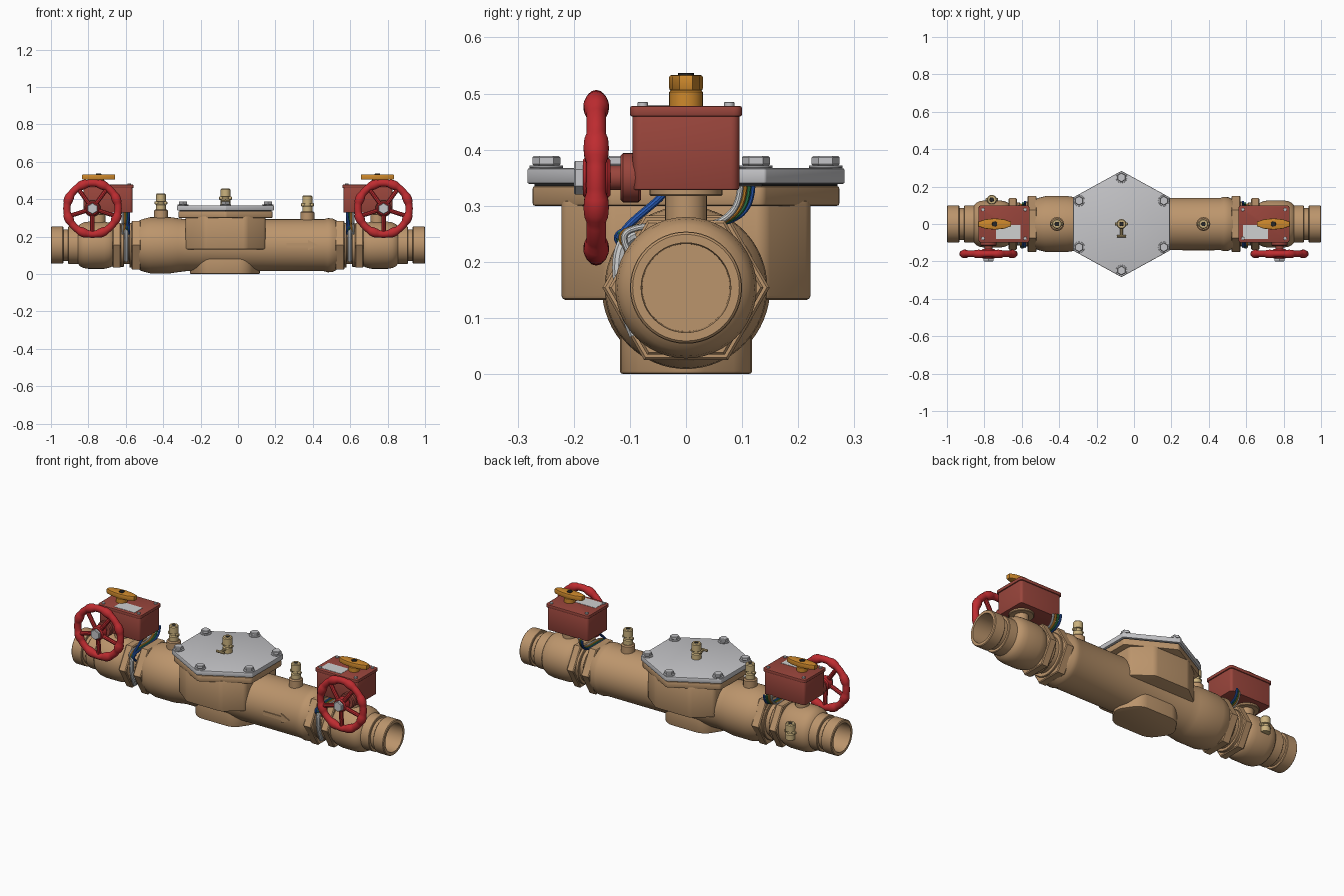
import bpy, bmesh, math
from mathutils import Vector, Matrix

if "Cube" in bpy.data.objects:
    bpy.data.objects.remove(bpy.data.objects["Cube"], do_unlink=True)


def material(name, *rgb):
    m = bpy.data.materials.new(name)
    m.use_nodes = True
    m.diffuse_color = (*rgb, 1)
    m.node_tree.nodes["Principled BSDF"].inputs["Base Color"].default_value = (*rgb, 1)
    return m


BRONZE = material("bronze", .50, .30, .15)
BRASS = material("pale brass", .60, .45, .21)
RED = material("wheel red", .52, .025, .03)
MAROON = material("box red", .32, .06, .045)
SILVER = material("silver", .56, .56, .58)
ORANGE = material("orange", .62, .25, .025)
BLUE = material("blue wire", .02, .1, .45)
GREEN = material("green wire", .03, .22, .08)
WHITE = material("pale grey", .62, .63, .63)
BLACK = material("black", .02, .02, .02)
Z = Vector((0, 0, 1))
parts = []
AXIS = .154


def finish(bm, name, mat, loc=(0, 0, 0), rot=None):
    bmesh.ops.recalc_face_normals(bm, faces=bm.faces)
    mesh = bpy.data.meshes.new(name)
    if rot:
        bm.transform(rot)
    bm.to_mesh(mesh)
    bm.free()
    mesh.materials.append(mat)
    ob = bpy.data.objects.new(name, mesh)
    ob.location = loc
    bpy.context.collection.objects.link(ob)
    parts.append(ob)
    return ob


def lathe(name, pts, mat, loc=(0, 0, 0), axis=(0, 0, 1), n=48):
    """Spin (height, radius) points about an axis; few sides give hexagons."""
    bm = bmesh.new()
    vs = [bm.verts.new((0, r, h)) for h, r in pts]
    es = [bm.edges.new(p) for p in zip(vs, vs[1:])]
    bmesh.ops.spin(bm, geom=vs + es, cent=(0, 0, 0), axis=Z, angle=math.tau, steps=n)
    bmesh.ops.remove_doubles(bm, verts=bm.verts, dist=.0002)
    rot = Z.rotation_difference(Vector(axis)).to_matrix().to_4x4()
    return finish(bm, name, mat, loc, rot)


def disc(name, h0, h1, r, mat, loc, axis=(0, 0, 1), n=32, c=.003):
    pts = [(h0, 0), (h0, r - c), (h0 + c, r), (h1 - c, r), (h1, r - c), (h1, 0)]
    return lathe(name, pts, mat, loc, axis, n)


def prism(name, outline, z0, z1, mat, bevel=0, loc=(0, 0, 0), rot=None, corners=0):
    """Extrude an outline; optionally round upright corners, then every edge."""
    bm = bmesh.new()
    face = bm.faces.new([bm.verts.new((x, y, z0)) for x, y in outline])
    top = bmesh.ops.extrude_face_region(bm, geom=[face])["geom"]
    bmesh.ops.translate(bm, vec=(0, 0, z1 - z0),
                        verts=[v for v in top if isinstance(v, bmesh.types.BMVert)])
    if corners:
        upright = [e for e in bm.edges if abs(e.verts[0].co.z - e.verts[1].co.z) > 1e-4]
        bmesh.ops.bevel(bm, geom=upright, offset=corners, segments=4, profile=.5, affect='EDGES')
    if bevel:
        edges = [e for e in bm.edges if abs(e.verts[0].co.z - e.verts[1].co.z) < 1e-4]
        bmesh.ops.bevel(bm, geom=edges, offset=bevel, segments=2, profile=.5, affect='EDGES')
    return finish(bm, name, mat, loc, rot)


def rect(hx, hy):
    return [(-hx, -hy), (hx, -hy), (hx, hy), (-hx, hy)]


def tube(name, pts, r, mat):
    cu = bpy.data.curves.new(name, 'CURVE')
    cu.dimensions = '3D'
    cu.bevel_depth = r
    cu.bevel_resolution = 3
    cu.resolution_u = 6
    cu.use_fill_caps = True
    sp = cu.splines.new('NURBS')
    sp.points.add(len(pts) - 1)
    for p, co in zip(sp.points, pts):
        p.co = (*co, 1)
    sp.order_u = min(4, len(pts))
    sp.use_endpoint_u = True
    cu.materials.append(mat)
    ob = bpy.data.objects.new(name, cu)
    bpy.context.collection.objects.link(ob)
    parts.append(ob)


def test_cock(name, x, y, z, boss=True):
    if boss:
        disc(name + "_boss", -.03, .045, .037, BRONZE, (x, y, z), c=.006)
        z += .04
    lathe(name, [(0, 0), (0, .026), (.03, .026), (.034, .019), (.046, .019), (.048, .026),
                 (.085, .026), (.09, .022), (.09, .012), (.07, .012), (.07, 0)],
          BRASS, (x, y, z), n=24)
    disc(name + "_opening", .07, .088, .0125, BLACK, (x, y, z), n=16, c=.001)
    disc(name + "_pivot", -.034, .034, .009, BRASS, (x, y, z + .04), (1, 0, 0), 16)


# Main body with its arched foot pad
lathe("main_body", [(-.53, 0), (-.53, .13), (-.515, .138), (-.49, .145), (-.47, .15), (-.36, .15),
                    (-.32, .144), (-.28, .139), (.46, .139), (.48, .145), (.505, .143), (.53, .13),
                    (.53, 0)], BRONZE, (0, 0, AXIS), (1, 0, 0), 64)
pad = [(-.27, 0), (-.19, -.118), (.05, -.118), (.13, 0), (.05, .118), (-.19, .118)]
prism("foot_pad", pad, 0, .12, BRONZE, .006, corners=.04)

# Central chamber, flange and hexagonal cover
CX = -.067
hexagon = [(0, 1), (.91, .5), (.91, -.5), (0, -1), (-.91, -.5), (-.91, .5)]


def scaled(k):
    return [(x * k, y * k) for x, y in hexagon]


chamber = [(-.11, -.222), (.11, -.222), (.215, -.14), (.215, .14),
           (.11, .222), (-.11, .222), (-.215, .14), (-.215, -.14)]
prism("chamber", chamber, .132, .31, BRONZE, .008, (CX, 0, 0), corners=.015)
prism("chamber_flange", scaled(.276), .30, .335, BRONZE, .004, (CX, 0, 0), corners=.01)
prism("cover_gasket", scaled(.27), .333, .341, BLACK, 0, (CX, 0, 0))
prism("cover_plate", scaled(.284), .339, .367, SILVER, .004, (CX, 0, 0), corners=.004)
for i, (x, y) in enumerate(hexagon):
    p = (CX + x * .249, y * .249, .367)
    disc(f"cover_washer_{i}", 0, .005, .03, SILVER, p, n=24, c=.001)
    disc(f"cover_bolt_{i}", .004, .022, .025, SILVER, p, n=6)

# Test cocks
test_cock("cover_cock", CX, 0, .366, False)
tube("cover_cock_lever", [(CX, 0, .39), (CX, -.065, .39)], .008, BRASS)
tube("cover_cock_grip", [(CX - .025, -.065, .39), (CX + .025, -.065, .39)], .007, BRASS)
test_cock("left_body_cock", -.412, 0, .30)
test_cock("right_body_cock", .371, 0, .29)
test_cock("rear_cock", -.76, .13, .135, False)
disc("rear_cock_boss", .08, .125, .034, BRONZE, (-.76, 0, .165), (0, 1, 0))

# Raised flow arrow on the front
arrow = [(.26, -.011), (.375, -.011), (.375, -.027), (.43, 0),
         (.375, .027), (.375, .011), (.26, .011)]
prism("flow_arrow", arrow, .125, .143, BRONZE, 0, (0, 0, AXIS), Matrix.Rotation(math.pi / 2, 4, 'X'))


def handwheel(side, x, z):
    y = -.16
    bm = bmesh.new()
    count, ring = 96, 14
    rows = []
    for i in range(count):
        a = math.tau * i / count
        r = .0195 + .0055 * max(0, math.cos(8 * (a - math.pi / 8))) ** .6
        rows.append([bm.verts.new((math.cos(a) * (.137 + r * math.cos(b)), .92 * r * math.sin(b),
                                   math.sin(a) * (.137 + r * math.cos(b))))
                     for b in [math.tau * j / ring for j in range(ring)]])
    for i in range(count):
        for j in range(ring):
            p, q, k = rows[i], rows[(i + 1) % count], (j + 1) % ring
            bm.faces.new((p[j], p[k], q[k], q[j]))
    finish(bm, side + "_wheel_rim", RED, (x, y, z))
    for i in range(5):
        a = math.tau * i / 5 - math.pi / 2
        spoke = [(x + r * math.cos(a), y + dy, z + r * math.sin(a))
                 for r, dy in ((.02, -.008), (.07, -.008), (.1, 0), (.137, 0))]
        tube(f"{side}_wheel_spoke_{i}", spoke, .012, RED)
    disc(side + "_wheel_hub", .135, .184, .038, RED, (x, 0, z), (0, -1, 0), c=.006)
    disc(side + "_wheel_nut", .18, .2, .03, SILVER, (x, 0, z), (0, -1, 0), 6)
    disc(side + "_wheel_shaft", .08, .14, .022, MAROON, (x, 0, z), (0, -1, 0))
    disc(side + "_shaft_boss", .08, .117, .044, MAROON, (x, 0, z), (0, -1, 0), c=.005)


# Mirrored shut-off valves at both ends
for side, s in (("right", -1), ("left", 1)):
    out = (s, 0, 0)
    lathe(side + "_valve_body",
          [(.5, 0), (.5, .1), (.66, .1), (.67, .112), (.69, .121), (.715, .126), (.8, .126),
           (.825, .122), (.845, .112), (.855, .1), (.905, .1), (.908, .097), (.908, .085),
           (.934, .085), (.934, .096), (.937, .099), (.996, .099), (1, .095), (1, .08),
           (.85, .078), (.85, 0)], BRONZE, (0, 0, AXIS), out)
    disc(side + "_inner_hex", .52, .57, .149, BRONZE, (0, 0, AXIS), out, 6, .005)
    disc(side + "_inner_collar", .565, .58, .12, BRONZE, (0, 0, AXIS), out)
    disc(side + "_outer_hex", .625, .67, .138, BRONZE, (0, 0, AXIS), out, 6, .005)
    disc(side + "_union_ring", .61, .63, .116, BRONZE, (0, 0, AXIS), out)
    # Stem and actuator box
    sx, bx = s * .745, s * .695
    disc(side + "_stem", .25, .32, .037, BRONZE, (sx, 0, 0))
    disc(side + "_stem_plate", .317, .334, .065, BRONZE, (sx, 0, 0))
    prism(side + "_box", rect(.131, .095), .328, .465, MAROON, .004, (bx, 0, 0), corners=.015)
    prism(side + "_box_lid", rect(.137, .1), .459, .478, MAROON, .004, (bx, 0, 0), corners=.015)
    for i, (x, y) in enumerate(rect(.113, .077)):
        disc(f"{side}_lid_screw_{i}", .477, .485, .009, SILVER, (bx + x, y, 0), n=12, c=.001)
    prism(side + "_label", rect(.066, .037), .477, .4795, WHITE, 0,
          (s * .65 if s > 0 else -.672, -.043, 0))
    # Position indicator
    disc(side + "_indicator_base", .475, .506, .03, ORANGE, (sx, 0, 0))
    bar = [(-.088, -.012), (-.05, -.025), (0, -.03), (.05, -.025), (.088, -.012)]
    bar += [(-x, -y) for x, y in bar]
    prism(side + "_indicator_bar", bar, .505, .533, ORANGE, .004, (sx, 0, 0))
    disc(side + "_indicator_cap", .53, .537, .014, BLACK, (sx, 0, 0), n=16, c=.001)
    handwheel(side, s * .778, .35)
    # Wiring draped over the neck between the hex collars
    for i, (name, mat) in enumerate((("blue", BLUE), ("green", GREEN),
                                     ("orange", ORANGE), ("white", WHITE))):
        x, d = s * (.583 + .011 * i), .007 * i
        tube(f"{side}_{name}_wire",
             [(x, .118 - d, .335), (x, .116 - d, .30), (x, .09 - d, .274), (x, .04, .264),
              (x, -.04, .266), (x, -.10, .262), (x, -.14 + d, .245), (x, -.10, .215)], .006, mat)
    tube(side + "_front_lead", [(s * .584, -.03, .335), (s * .584, -.05, .30), (s * .59, -.1, .28),
                                (s * .595, -.12, .24)], .007, BLUE)
    tube(side + "_lead_sleeve", [(s * .598, -.09, .25), (s * .598, -.135, .235),
                                 (s * .598, -.125, .15), (s * .598, -.09, .07)], .012, WHITE)

# Turn the tubes into meshes, then smooth everything with sharp edges kept
bpy.ops.object.select_all(action='DESELECT')
for ob in parts:
    ob.select_set(True)
bpy.context.view_layer.objects.active = next(o for o in parts if o.type == 'CURVE')
bpy.ops.object.convert(target='MESH')
bpy.ops.object.shade_smooth_by_angle(angle=math.radians(32))
